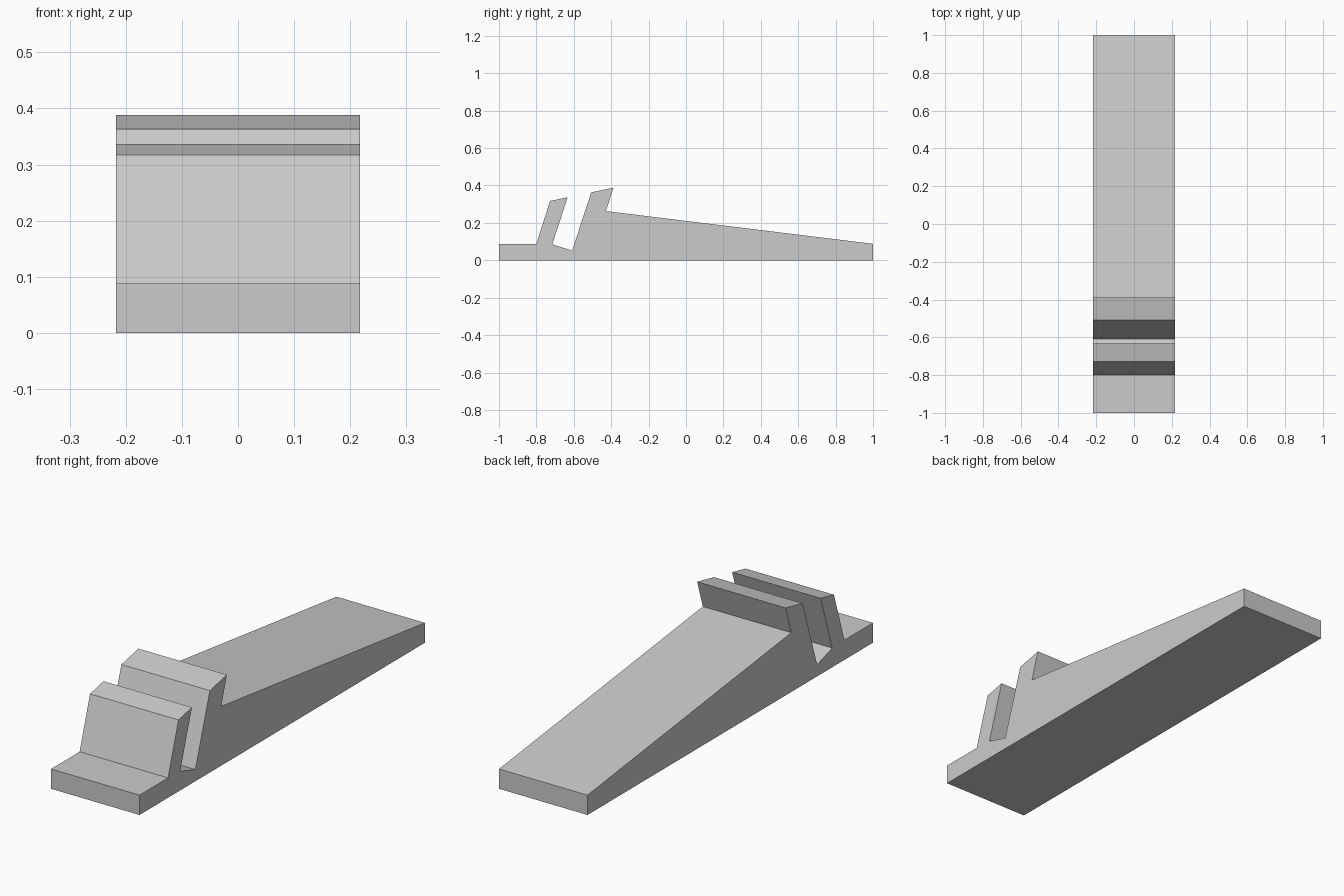
import bpy
import bmesh

cube = bpy.data.objects.get("Cube")
if cube:
    bpy.data.objects.remove(cube, do_unlink=True)

HALF_WIDTH = 0.217

# Plain grey material
grey = bpy.data.materials.new("plain_grey")
grey.use_nodes = True
colour = (0.6, 0.6, 0.6, 1)
grey.diffuse_color = colour
grey.node_tree.nodes["Principled BSDF"].inputs["Base Color"].default_value = colour

# Side profile (y, z): flat toe, slanted lip, slot, rear lip and long ramp
toe = [(-1, 0), (-1, 0.088), (-0.8, 0.088)]
front_lip = [(-0.727, 0.317), (-0.633, 0.337), (-0.715, 0.085)]
slot_floor = [(-0.609, 0.052)]
rear_lip = [(-0.507, 0.363), (-0.388, 0.388), (-0.428, 0.263)]
ramp = [(1, 0.088), (1, 0)]
profile = toe + front_lip + slot_floor + rear_lip + ramp

# Extrude the profile across the width
bm = bmesh.new()
side = bm.faces.new([bm.verts.new((-HALF_WIDTH, y, z)) for y, z in profile])
result = bmesh.ops.extrude_face_region(bm, geom=[side], use_keep_orig=True)
moved = [g for g in result["geom"] if isinstance(g, bmesh.types.BMVert)]
bmesh.ops.translate(bm, verts=moved, vec=(2 * HALF_WIDTH, 0, 0))
bmesh.ops.recalc_face_normals(bm, faces=bm.faces)

mesh = bpy.data.meshes.new("slotted_wedge")
bm.to_mesh(mesh)
bm.free()
mesh.materials.append(grey)
wedge = bpy.data.objects.new("slotted_wedge", mesh)
bpy.context.collection.objects.link(wedge)
